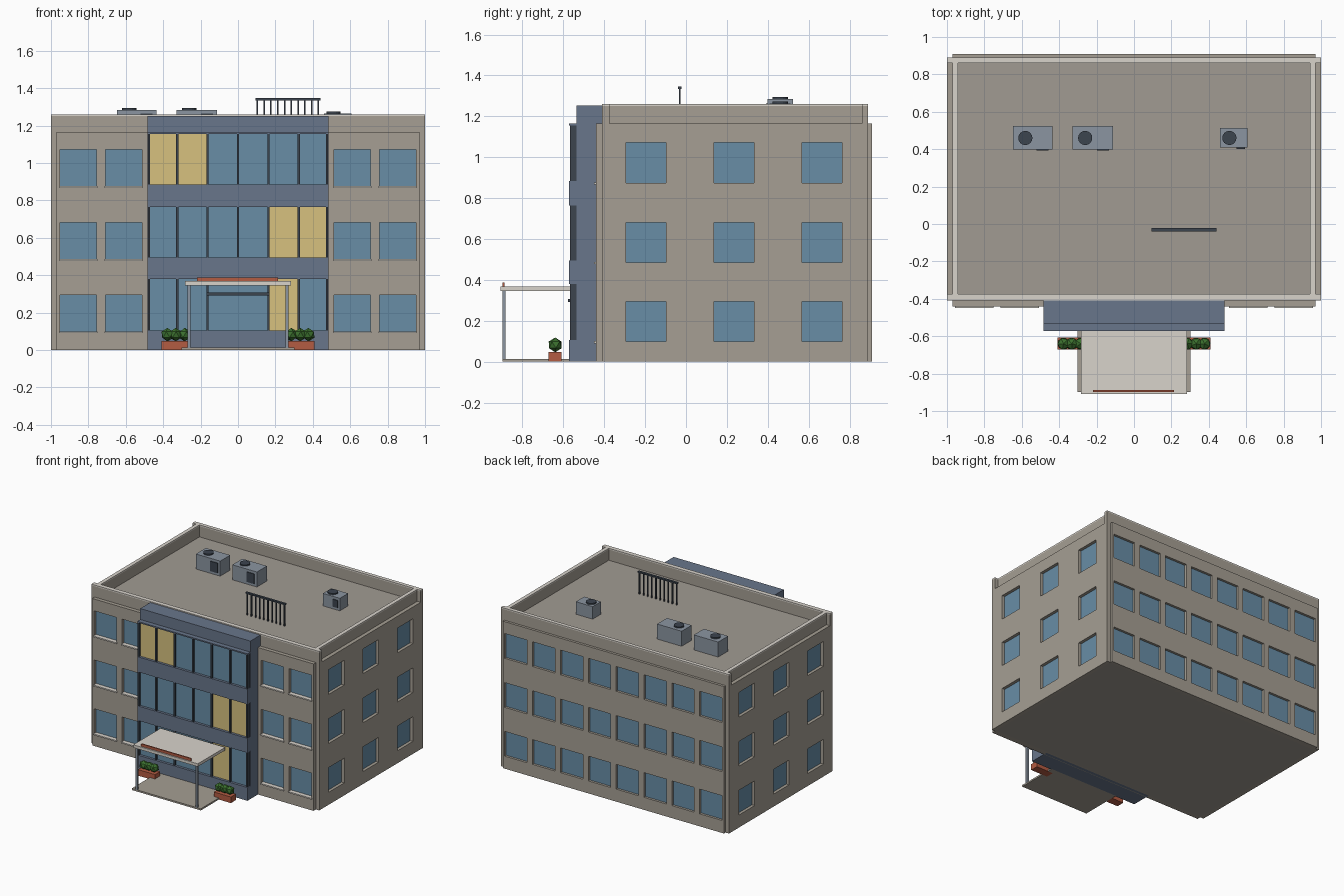
import bpy, bmesh, math
from mathutils import Matrix, Vector

if "Cube" in bpy.data.objects:
    bpy.data.objects.remove(bpy.data.objects["Cube"])


def mat(name, r, g, b):
    m = bpy.data.materials.new(name)
    m.diffuse_color = tuple((c / 255) ** 2.2 for c in (r, g, b)) + (1,)
    m.use_nodes = True
    m.node_tree.nodes["Principled BSDF"].inputs["Base Color"].default_value = m.diffuse_color
    return m


WALL = mat("wall_stone", 164, 157, 146)
ROOF = mat("roof_grey", 160, 154, 145)
TRIM = mat("pale_trim", 215, 210, 202)
SLATE = mat("slate_panel", 104, 117, 138)
GLASS = mat("blue_glass", 104, 140, 165)
LIT = mat("lit_glass", 214, 192, 126)
DARK = mat("dark_metal", 62, 70, 80)
METAL = mat("unit_metal", 138, 148, 160)
BRICK = mat("terracotta", 178, 92, 68)
LEAF = mat("leaf_green", 62, 112, 50)


def finish(name, bm, m):
    bmesh.ops.recalc_face_normals(bm, faces=bm.faces[:])
    me = bpy.data.meshes.new(name)
    bm.to_mesh(me)
    bm.free()
    me.materials.append(m)
    ob = bpy.data.objects.new(name, me)
    bpy.context.collection.objects.link(ob)
    return ob


def add_box(bm, x0, x1, y0, y1, z0, z1):
    M = Matrix.Translation(((x0 + x1) / 2, (y0 + y1) / 2, (z0 + z1) / 2))
    bmesh.ops.create_cube(bm, size=1, matrix=M @ Matrix.Diagonal((x1 - x0, y1 - y0, z1 - z0, 1)))


def boxes(name, m, *bs, turn=0):
    bm = bmesh.new()
    for b in bs:
        add_box(bm, *b)
    bm.transform(Matrix.Rotation(math.radians(turn), 4, 'Z'))
    return finish(name, bm, m)


FLOORS = [0.197, 0.584, 0.973]   # window centre heights
H = 0.098                        # half window size
TOP = 1.165                      # roof deck height


# Wall panel with square window openings, glazed at the back of the recess
def facade(name, turn, u0, u1, cols, d0, d1):
    us = sorted([u0, u1] + [c + s * H for c in cols for s in (-1, 1)])
    zs = sorted([0, TOP] + [c + s * H for c in FLOORS for s in (-1, 1)])
    bm = bmesh.new()
    g = [[bm.verts.new((u, -d0, z)) for z in zs] for u in us]
    for i in range(len(us) - 1):
        for j in range(len(zs) - 1):
            if not (i % 2 and j % 2):
                bm.faces.new((g[i][j], g[i + 1][j], g[i + 1][j + 1], g[i][j + 1]))
    r = bmesh.ops.extrude_face_region(bm, geom=bm.faces[:], use_keep_orig=True)
    vs = [v for v in r["geom"] if isinstance(v, bmesh.types.BMVert)]
    bmesh.ops.translate(bm, verts=vs, vec=Vector((0, d0 - d1, 0)))
    bm.transform(Matrix.Rotation(math.radians(turn), 4, 'Z'))
    finish(name + "_wall", bm, WALL)
    boxes(name + "_windows", GLASS, *[(c - H, c + H, -d0 - 0.006, -d0 + 0.005, z - H, z + H)
                                      for c in cols for z in FLOORS], turn=turn)


# Core, cross walls and parapets
boxes("building_core", ROOF, (-0.97, 0.97, -0.405, 0.885, 0, TOP))
boxes("end_walls", WALL, (-1, 1, -0.41, -0.375, 0, 1.25), (-1, 1, 0.86, 0.89, 0, 1.25))
boxes("side_parapets", WALL, *[(min(s * 0.94, s * 0.97), max(s * 0.94, s * 0.97), -0.375, 0.86, 1.16, 1.25)
                               for s in (-1, 1)])
boxes("parapet_coping", TRIM, (-1, 1, -0.41, -0.375, 1.25, 1.26), (-1, 1, 0.86, 0.89, 1.25, 1.26),
      (-0.97, -0.94, -0.375, 0.86, 1.25, 1.26), (0.94, 0.97, -0.375, 0.86, 1.25, 1.26))

# Four facades
front_cols = [-0.855, -0.61, 0.61, 0.855]
side_cols = [-0.195, 0.235, 0.665]
facade("front", 0, -0.97, 0.97, front_cols, 0.41, 0.44)
facade("back", 180, -0.97, 0.97, [-0.855 + 0.2443 * i for i in range(8)], 0.885, 0.91)
facade("right", 90, -0.375, 0.86, side_cols, 0.97, 1.0)
facade("left", -90, -0.86, 0.375, [-c for c in side_cols], 0.97, 1.0)
boxes("front_sills", TRIM, *[(c - 0.103, c + 0.103, -0.45, -0.415, z - H - 0.009, z - H + 0.001)
                             for c in front_cols for z in FLOORS])

# Projecting glazed bay
boxes("bay_core", SLATE, (-0.483, 0.483, -0.535, -0.41, 0, 1.252))
boxes("bay_spandrels", SLATE, *[(-0.483, 0.483, -0.572, -0.53, a, b)
                                for a, b in ((0, 0.105), (0.38, 0.495), (0.765, 0.885), (1.155, 1.165))])
ROWS = [(0.105, 0.38), (0.495, 0.765), (0.885, 1.155)]
lit_panes = {(4, 0), (4, 1), (5, 1), (0, 2), (1, 2)}
for m, name in ((GLASS, "bay_glass"), (LIT, "bay_lit_glass")):
    boxes(name, m, *[(-0.48 + 0.16 * i, -0.32 + 0.16 * i, -0.552, -0.53, *ROWS[r])
                     for i in range(6) for r in range(3) if ((i, r) in lit_panes) == (m is LIT)])
boxes("bay_mullions", DARK, *[(x - 0.006, x + 0.006, -0.568, -0.53, *ROWS[r])
                              for r in range(3) for x in (-0.476, -0.325, -0.163, 0, 0.163, 0.325, 0.476)
                              if r or x])
boxes("door_transom", DARK, (-0.168, 0.168, -0.578, -0.55, 0.292, 0.306))

# Entrance canopy
boxes("canopy_roof", TRIM, (-0.283, 0.283, -0.908, -0.565, 0.345, 0.368))
boxes("canopy_red_strip", BRICK, (-0.22, 0.215, -0.898, -0.888, 0.366, 0.388))
boxes("canopy_posts", METAL, *[(x - 0.008, x + 0.008, -0.898, -0.882, 0.01, 0.346) for x in (-0.262, 0.262)])
boxes("entrance_slab", WALL, (-0.303, 0.303, -0.898, -0.565, 0, 0.013))

# Planters with faceted shrubs
for s, side in ((-1, "left"), (1, "right")):
    xs = sorted((s * 0.258, s * 0.408))
    boxes(side + "_planter", BRICK, (*xs, -0.672, -0.608, 0, 0.048))
    bm = bmesh.new()
    for k, x in enumerate((0.285, 0.333, 0.377)):
        M = Matrix.Translation((s * x, -0.64, 0.082)) @ Matrix.Rotation(k, 4, 'Z')
        bmesh.ops.create_icosphere(bm, subdivisions=1, radius=0.036, matrix=M)
    finish(side + "_shrubs", bm, LEAF)

# Rooftop cooling units: box, top fan, dark front grille
for n, (x0, x1, y0, y1, z1) in enumerate(((-0.648, -0.435, 0.398, 0.523, 1.284),
                                         (-0.328, -0.113, 0.398, 0.523, 1.284),
                                         (0.46, 0.608, 0.408, 0.512, 1.264)), 1):
    w = x1 - x0
    boxes(f"cooling_unit_{n}", METAL, (x0, x1, y0, y1, TOP - 0.005, z1))
    boxes(f"cooling_grille_{n}", DARK, (x0 + 0.6 * w, x0 + 0.9 * w, y0 - 0.006, y0 + 0.01, TOP + 0.02, z1 - 0.02))
    bm = bmesh.new()
    bmesh.ops.create_cone(bm, cap_ends=True, segments=16, radius1=0.038, radius2=0.038, depth=0.016,
                          matrix=Matrix.Translation((x0 + (0.067 if n < 3 else 0.05), 0.46, z1 + 0.002)))
    finish(f"cooling_fan_{n}", bm, DARK)

# Roof railing
boxes("roof_railing", DARK, (0.093, 0.44, -0.04, -0.022, 1.335, 1.346),
      *[(x - 0.004, x + 0.004, -0.035, -0.027, TOP - 0.005, 1.337)
        for x in (0.104 + 0.0362 * i for i in range(10))])
